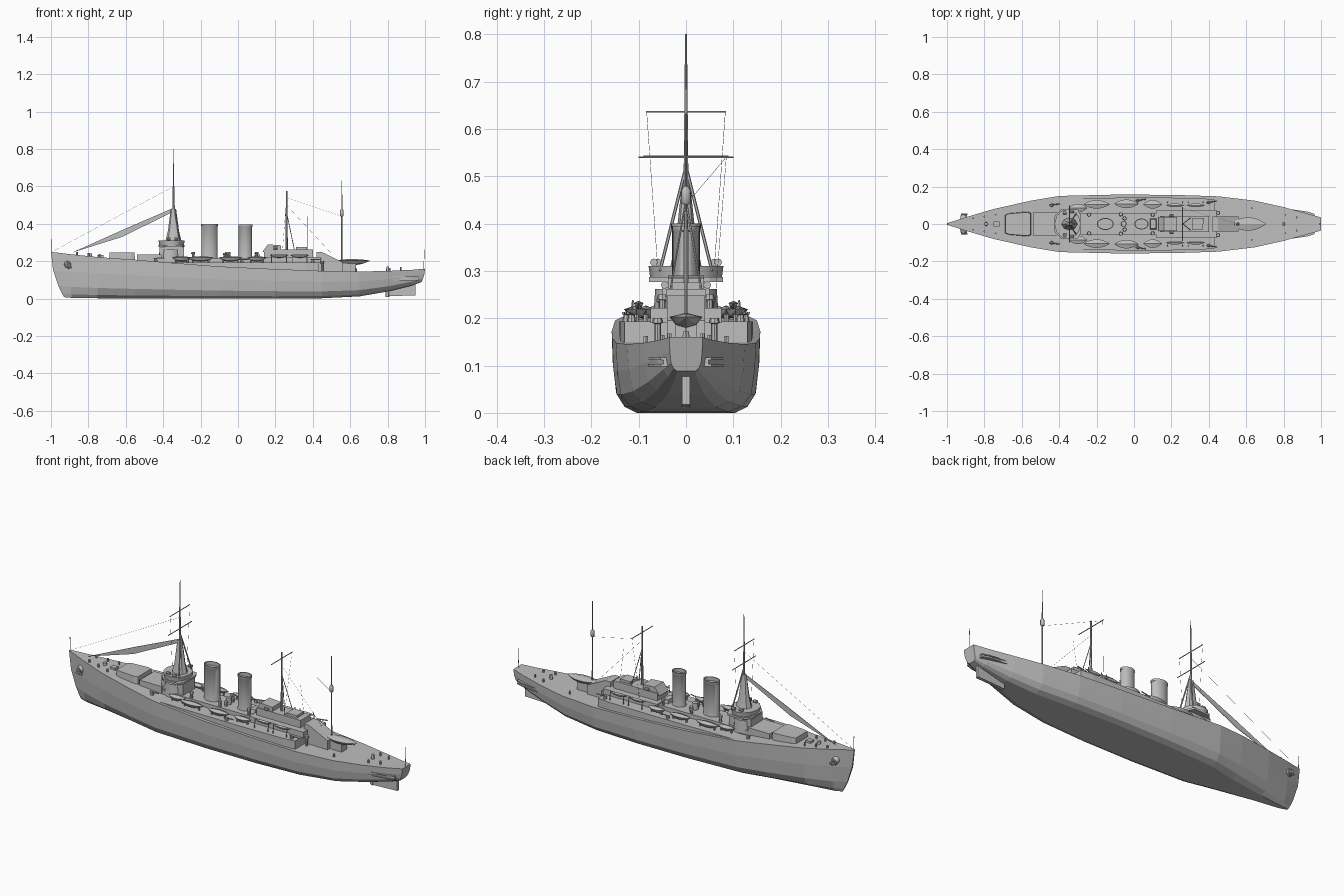
import bpy, bmesh, math
from mathutils import Vector

cube = bpy.data.objects.get("Cube")
if cube:
    bpy.data.objects.remove(cube)

grey = bpy.data.materials.new("hull grey")
grey.use_nodes = True
grey.diffuse_color = (0.52, 0.52, 0.52, 1)
grey.node_tree.nodes["Principled BSDF"].inputs["Base Color"].default_value = (0.52, 0.52, 0.52, 1)


def finish(name, bm, smooth=False):
    bmesh.ops.recalc_face_normals(bm, faces=bm.faces)
    mesh = bpy.data.meshes.new(name)
    bm.to_mesh(mesh)
    bm.free()
    mesh.materials.append(grey)
    ob = bpy.data.objects.new(name, mesh)
    bpy.context.collection.objects.link(ob)
    if smooth:
        bpy.context.view_layer.objects.active = ob
        ob.select_set(True)
        bpy.ops.object.shade_smooth_by_angle(angle=math.radians(40))
        ob.select_set(False)
    return ob


def loft(name, rings, smooth=False):
    """Skin closed rings of equal length and cap both ends."""
    bm = bmesh.new()
    rows = [[bm.verts.new(p) for p in ring] for ring in rings]
    n = len(rows[0])
    for a, b in zip(rows, rows[1:]):
        for i in range(n):
            bm.faces.new((a[i], a[(i + 1) % n], b[(i + 1) % n], b[i]))
    bm.faces.new(rows[0])
    bm.faces.new(rows[-1])
    return finish(name, bm, smooth)


def house(name, outline, z0, z1, taper=1.0):
    """Deckhouse from a half outline (x, y), mirrored across the centreline."""
    full = outline + [(x, -y) for x, y in reversed(outline)]
    mid = sum(p[0] for p in full) / len(full)
    top = [(mid + (x - mid) * taper, y * taper, z1) for x, y in full]
    return loft(name, [[(x, y, z0) for x, y in full], top])


def block(name, x0, x1, y, z0, z1, taper=1.0):
    return house(name, [(x0, y), (x1, y)], z0, z1, taper)


def side_profile(name, pts, y):
    """Profile in (x, z), given thickness across the ship."""
    return loft(name, [[(x, s * y, z) for x, z in pts] for s in (-1, 1)])


def rod(name, a, b, r0, r1=None, sides=6):
    a, b = Vector(a), Vector(b)
    r1 = r0 if r1 is None else r1
    turn = (b - a).to_track_quat('Z', 'Y')
    rings = []
    for c, r in ((a, r0), (b, r1)):
        rings.append([c + turn @ Vector((r * math.cos(t), r * math.sin(t), 0))
                      for t in (2 * math.pi * i / sides for i in range(sides))])
    return loft(name, rings, sides > 7)


def oval_stack(name, x, y, sections, sides=20):
    """Upright oval tube from (z, x radius, y radius) sections."""
    angles = [2 * math.pi * i / sides for i in range(sides)]
    return loft(name, [[(x + rx * math.cos(t), y + ry * math.sin(t), z) for t in angles]
                       for z, rx, ry in sections], True)


def boat(name, x, y, z, length, width, depth):
    """Pointed boat with a covered top."""
    rings = []
    for i in range(9):
        u = -1 + i / 4
        w = max(0.04, 1 - abs(u) ** 2.2)
        px, hw = x + u * length / 2, w * width / 2
        rings.append([(px, y - hw, z), (px, y - hw * .6, z - depth * w * .75), (px, y, z - depth * w),
                      (px, y + hw * .6, z - depth * w * .75), (px, y + hw, z), (px, y, z + depth * w * .35)])
    return loft(name, rings)


# Hull: station x, half beam, deck z, keel z, fineness, rake
stations = [(-1, .004, .25, .008, 1, .07), (-.9, .036, .238, .004, 3, .01), (-.75, .08, .222, .002, 2.5, 0),
            (-.55, .125, .208, 0, 1.8, 0), (-.4, .150, .195, 0, 1.2, 0), (-.1, .157, .172, 0, 1, 0),
            (.2, .156, .158, 0, 1, 0), (.45, .148, .148, .002, 1.2, 0), (.65, .124, .145, .012, 1.6, 0),
            (.8, .09, .148, .038, 2, 0), (.93, .055, .154, .07, 2, 0), (1, .035, .16, .088, 1.5, -.02)]
levels = [(1, 1), (.985, .6), (.94, .25), (.83, .08), (.66, 0)]
rings = []
for x, w, zd, zk, fine, rake in stations:
    half = [(x + rake * (1 - h) ** 2, w * f ** fine, zk + (zd - zk) * h) for f, h in levels]
    rings.append(half + [(px, -y, z) for px, y, z in reversed(half)])
loft("hull", rings)
side_profile("rudder", [(.79, .012), (.95, .018), (.95, .08), (.86, .08), (.79, .05)], .008)
rod("stern_post", (.8, 0, .01), (.8, 0, .06), .011)

# Side armour battery and deckhouses
house("side_battery", [(-.47, .125), (-.38, .138), (.1, .142), (.36, .138), (.43, .13)], .13, .193)
house("forward_house", [(-.69, .05), (-.67, .058), (-.57, .066), (-.55, .06)], .2, .247, .95)
block("forward_step", -.54, -.41, .062, .19, .235)
block("boat_deck_house", -.42, .3, .06, .19, .215)
block("aft_house", .12, .44, .075, .19, .222)
block("aft_upper_house", .14, .4, .042, .22, .262)
side_profile("aft_control_house", [(.13, .25), (.16, .29), (.23, .285), (.23, .25)], .038)
block("aft_lookout", .31, .37, .03, .26, .275)
side_profile("sloped_house", [(.42, .14), (.42, .248), (.45, .248), (.56, .195), (.56, .14)], .04)
block("boat_cradle", .54, .63, .022, .14, .19)
boat("stern_launch", .61, 0, .203, .19, .07, .024)

# Bridge and fighting top
oval_stack("conning_tower", -.36, 0, [(.19, .065, .07), (.262, .06, .065)], 12)
block("bridge_base", -.42, -.29, .05, .2, .28)
house("bridge_platform", [(-.425, .04), (-.39, .078), (-.3, .078), (-.285, .05)], .277, .287)
oval_stack("bridge_rail", -.355, 0, [(.287, .066, .076), (.31, .07, .079)], 12)
oval_stack("mast_tower", -.345, 0, [(.3, .045, .035), (.36, .03, .022), (.48, .014, .009)], 8)

# Masts, yards and staffs
rod("foremast_lower", (-.345, 0, .3), (-.345, 0, .6), .007, .005)
rod("foremast_upper", (-.345, 0, .6), (-.343, 0, .8), .004, .002)
rod("mainmast", (.26, 0, .2), (.26, 0, .575), .007, .004)
rod("aft_mast", (.555, 0, .14), (.555, 0, .632), .0045, .002)
oval_stack("mast_lantern", .555, 0, [(.44, .006, .006), (.445, .01, .01), (.47, .01, .01), (.478, .005, .005)], 8)
for name, x, z, w in (("fore_lower_yard", -.345, .54, .1), ("fore_upper_yard", -.345, .636, .085),
                      ("main_yard", .26, .542, .09)):
    rod(name, (x, -w, z), (x, w, z), .0022)
rod("bow_staff", (-.995, 0, .245), (-.997, 0, .32), .0014)
rod("stern_staff", (.993, 0, .155), (.996, 0, .262), .0014)
side_profile("stay_canvas", [(-.89, .245), (-.62, .33), (-.345, .465), (-.345, .485), (-.6, .375)], .0012)
for s in (-1, 1):
    rod("foremast_leg", (-.31, s * .055, .3), (-.345, 0, .52), .0035)
    rod("mainmast_leg", (.31, s * .04, .22), (.262, 0, .45), .002)

# Rigging
for a, b in (((-.995, 0, .25), (-.345, 0, .6)), ((.26, .085, .54), (.555, 0, .44)),
             ((.26, 0, .5), (.5, 0, .24)), ((-.345, .083, .635), (-.345, .06, .31)),
             ((-.345, -.083, .635), (-.345, -.06, .31)), ((.26, .085, .54), (.235, .06, .22)),
             ((.37, 0, .44), (.37, .03, .26))):
    rod("rigging", a, b, .0005, sides=3)

# Funnels with rims and base skirts
for x, rx, ry, top in ((-.153, .043, .03, .4), (.04, .036, .028, .395)):
    oval_stack("funnel", x, 0, [(.2, rx * 1.1, ry * 1.15), (.225, rx, ry), (top - .012, rx, ry),
                                (top - .01, rx * 1.05, ry * 1.05), (top, rx * 1.05, ry * 1.05),
                                (top, rx * .92, ry * .9), (top - .02, rx * .92, ry * .9)], 24)

# Fittings repeated on both sides
for s in (-1, 1):
    for x, y, length in ((-.2, .105, .14), (-.04, .108, .13), (-.3, .085, .1), (.1, .105, .1)):
        boat("ship_boat", x, s * y, .219, length, .045, .022)
        for dx in (-.3, .3):
            rod("boat_chock", (x + dx * length, s * y, .19), (x + dx * length, s * y, .212), .005)
    for x in (.22, .33):
        boat("slim_boat", x, s * .1, .232, .1, .02, .014)
        for dx in (-.04, .04):
            rod("davit", (x + dx, s * .118, .19), (x + dx, s * .112, .238), .0025)
    # ventilators
    for x, y, top in ((-.24, .05, .25), (-.07, .052, .245), (-.05, .03, .24), (.1, .05, .25), (.45, .06, .2)):
        oval_stack("ventilator", x, s * y, [(.145, .007, .007), (top - .012, .007, .007),
                                            (top - .01, .011, .011), (top, .009, .009)], 8)
    # searchlights
    for x, y, z in ((-.37, .06, .31), (-.33, .068, .31), (.2, .045, .262)):
        rod("searchlight", (x - .01, s * y, z + .008), (x + .01, s * y, z + .008), .008, .008, 8)
    # deck guns
    for x, y, z in ((-.44, .1, .2), (.4, .115, .193), (.02, .125, .193)):
        rod("gun_mount", (x, s * y, z - .01), (x, s * y, z + .014), .011, .007, 8)
        rod("gun_barrel", (x - .012, s * y, z + .015), (x + .045, s * (y + .008), z + .018), .003)
    # anchors and hawse pipes
    rod("hawse_pipe", (-.91, s * .02, .185), (-.91, s * .046, .178), .021, .016, 10)
    rod("anchor_shank", (-.91, s * .046, .195), (-.905, s * .05, .16), .005)
    rod("anchor_arms", (-.925, s * .05, .17), (-.89, s * .052, .166), .005)
    # bollards and ventilator caps on the open decks
    for x, y, z in ((-.86, .03, .23), (-.8, .04, .226), (-.74, .05, .22), (.63, .085, .144),
                    (.81, .05, .147), (.87, .035, .15)):
        rod("bollard", (x, s * y, z - .005), (x, s * y, z + .018), .005)
    # stern gallery along the quarter
    gallery = [(.83, .064), (.93, .05), (.965, .038)]
    for z0, z1, out in ((.098, .103, .016), (.103, .112, .010), (.112, .117, .016)):
        ring = [(x, s * (y + out), 0) for x, y in gallery] + [(x, s * (y - .02), 0) for x, y in reversed(gallery)]
        loft("stern_gallery", [[(x, y, z) for x, y, _ in ring] for z in (z0, z1)])

# Centreline fittings
rod("capstan", (-.79, 0, .21), (-.79, 0, .24), .011, .009, 10)
block("fore_hatch", -.75, -.72, .014, .21, .232)
rod("stern_capstan", (.8, 0, .14), (.8, 0, .172), .008, .007, 10)
rod("skylight_vent", (-.055, 0, .2), (-.055, 0, .25), .016, .014, 10)
block("engine_skylight", .085, .12, .03, .21, .235, .8)
